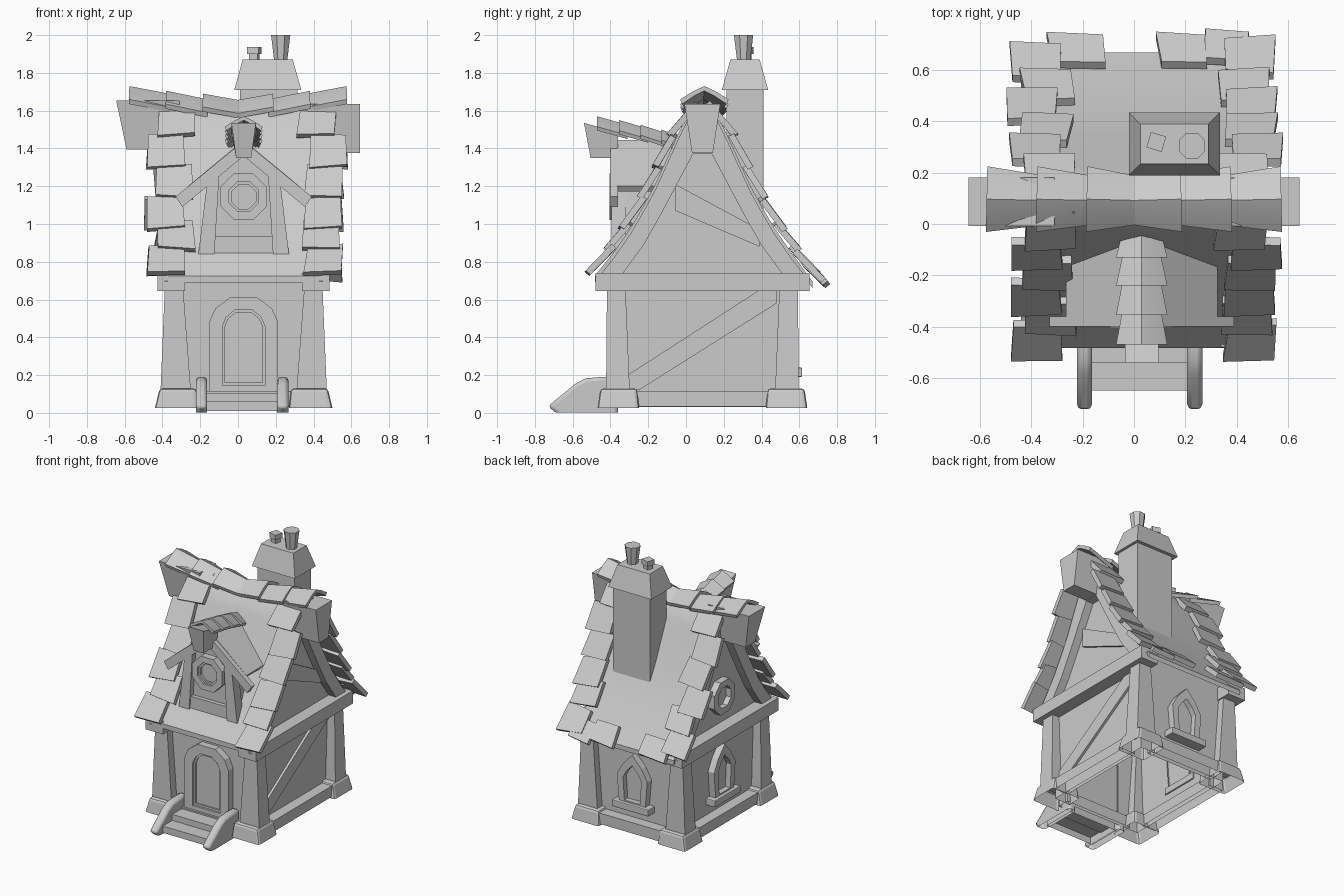
import bpy, bmesh, math, random
from mathutils import Vector

if "Cube" in bpy.data.objects:
    bpy.data.objects.remove(bpy.data.objects["Cube"])
random.seed(4)
CX, CY = 0.03, 0.087        # centre of the house body


def loft(name, rings, caps=(True, True), bevel=0, smooth=False):
    bm = bmesh.new()
    vs = [[bm.verts.new(p) for p in r] for r in rings]
    n = len(rings[0])
    for a, b in zip(vs, vs[1:]):
        for i in range(n):
            bm.faces.new((a[i], a[(i + 1) % n], b[(i + 1) % n], b[i]))
    if caps[0]:
        bm.faces.new(vs[0][::-1])
    if caps[1]:
        bm.faces.new(vs[-1])
    bmesh.ops.recalc_face_normals(bm, faces=bm.faces)
    # the house is open underneath
    bm.normal_update()
    low = [f for f in bm.faces if f.normal.z < -0.9 and f.calc_center_median().z < 0.045]
    bmesh.ops.delete(bm, geom=low, context='FACES')
    me = bpy.data.meshes.new(name)
    bm.to_mesh(me)
    bm.free()
    ob = bpy.data.objects.new(name, me)
    bpy.context.collection.objects.link(ob)
    if bevel:
        m = ob.modifiers.new("bevel", 'BEVEL')
        m.width, m.segments = bevel, 2
    if smooth:
        bpy.ops.object.select_all(action='DESELECT')
        ob.select_set(True)
        bpy.context.view_layer.objects.active = ob
        bpy.ops.object.shade_smooth_by_angle(angle=math.radians(35))
    return ob


def rect(x0, x1, y0, y1, z):
    return [(x0, y0, z), (x1, y0, z), (x1, y1, z), (x0, y1, z)]


def box(name, x0, x1, y0, y1, z0, z1, **k):
    return loft(name, [rect(x0, x1, y0, y1, z0), rect(x0, x1, y0, y1, z1)], **k)


def along_x(name, yz, x0, x1, **k):
    return loft(name, [[(x, y, z) for y, z in yz] for x in (x0, x1)], **k)


def along_y(name, xz, y0, y1, **k):
    return loft(name, [[(x, y, z) for x, z in xz] for y in (y0, y1)], **k)


# Main roof profile: distance from ridge, height
PROF = [(0, 1.635), (.075, 1.585), (.13, 1.475), (.25, 1.21), (.31, 1.1), (.38, .98), (.47, .85), (.57, .725)]


def roof_d(z):
    for (d0, z0), (d1, z1) in zip(PROF, PROF[1:]):
        if z >= z1 or (d1, z1) == PROF[-1]:
            return d0 + (d1 - d0) * (z0 - z) / (z0 - z1)


# House body with gables
inner = [(d * .97, z - .02) for d, z in PROF[:-1]]
body = [(-.36, .03), (.54, .03), (.54, .74)] + [(CY + d, z) for d, z in inner[::-1]]
body += [(CY - d, z) for d, z in inner[1:]] + [(-.36, .74)]
along_x("walls", body, CX - .36, CX + .36)

# Roof sheet
top = [(CY - d, z) for d, z in PROF[::-1]] + [(CY + d, z) for d, z in PROF[1:]]
top[-1] = (.67, .695)
under = [(y, z - .035) for y, z in top[::-1]]
along_x("roof_sheet", top + under, CX - .4, CX + .4, smooth=True)

# Corner posts, corner stones, base, side beams, gable rafters, ridge beam ends
for s, side in ((-1, "left"), (1, "right")):
    X = lambda v: CX + s * v
    for t, end in ((-1, "front"), (1, "back")):
        Y = lambda v: CY + t * v
        loft(f"post_{side}_{end}", [rect(X(.28), X(.44), Y(.385), Y(.51), .12),
                                    rect(X(.325), X(.415), Y(.41), Y(.505), .72)])
        loft(f"corner_stone_{side}_{end}", [rect(X(.24), X(.47), Y(.335), Y(.555), .025),
                                            rect(X(.25), X(.445), Y(.345), Y(.54), .13)], bevel=.018)
        d0 = [(CY + t * (d + .0), z - .03) for d, z in PROF]
        ins = [(CY + t * d, z) for d, z in ((.42, .74), (.31, .89), (.22, 1.05), (.05, 1.37), (0, 1.37))]
        along_x(f"gable_rafter_{side}_{end}", d0 + ins, X(.34), X(.42))
    box(f"base_{side}", X(.33), X(.44), -.27, .44, .035, .115)
    box(f"side_beam_{side}", X(.31), X(.455), -.48, .655, .645, .74)
    xt, xb, dz = ((-.645, -.59, .01), (.645, .645, -.01))[s > 0]
    ring = lambda a, b: [(a, CY - .095, 1.645 + dz), (a, CY + .095, 1.645 + dz),
                         (b, CY + .055, 1.385 + dz), (b, CY - .055, 1.385 + dz)]
    loft(f"ridge_beam_{side}", [ring(X(.34), X(.34)), ring(xt, xb)])
box("base_front", -.25, .3, -.43, -.34, .035, .115)
box("base_back", -.25, .3, .5, .62, .035, .115)


# Folded ridge caps, wide end first
def cap(name, a, b, wa, wb, drop, th):
    a, b = Vector(a), Vector(b)
    f = (b - a).normalized()
    side = f.cross(Vector((0, 0, 1))).normalized()
    rings = []
    for p, w in ((a, wa), (b, wb)):
        r = [(-w, -drop), (-w * .45, -drop * .38), (0, 0), (w * .45, -drop * .38), (w, -drop)]
        low = [(u * .92, v - th) for u, v in r[::-1]]
        rings.append([p + side * u + Vector((0, 0, v)) for u, v in r + low])
    loft(name, rings, smooth=True)


for s in (-1, 1):
    for i, (x0, x1, z0, z1) in enumerate(((.575, .34, 1.73, 1.685), (.38, .16, 1.705, 1.66), (.185, -.01, 1.69, 1.655))):
        cap(f"ridge_cap_{i}", (s * x0, CY + .01, z0), (s * x1, CY + .005, z1), .128, .095, .07, .025)


# Roof shingles down each gable edge
def shingle(name, x, zl, h, t, w=.2):
    lo = Vector((0, CY + t * roof_d(zl), zl))
    hi = Vector((0, CY + t * roof_d(min(zl + h, 1.63)), zl + h))
    f = (hi - lo).normalized()
    n = Vector((0, -f.z * -t, f.y * -t))
    n = n if n.z > 0 else -n
    rings = []
    for p, lift, k in ((lo, .022, 1.0), (hi, .002, .93)):
        j = random.uniform(-.012, .012)
        q = [p + n * lift, p + n * (lift + .034)]
        l, r = Vector((x - w / 2 * k + j, 0, 0)), Vector((x + w / 2 * k + j, 0, 0))
        skew = f * random.uniform(-.012, .012)
        rings.append([q[0] + l + skew, q[0] + r - skew, q[1] + r - skew, q[1] + l + skew])
    loft(name, rings)


ROWS = ((1.445, .18, -.32, .42), (1.285, .18, -.385, .485), (1.125, .17, -.345, .455),
        (.955, .17, -.39, .45), (.845, .15, -.335, .43), (.715, .15, -.38, .455))
for t, end in ((-1, "front"), (1, "back")):
    for i, (z, h, xl, xr) in enumerate(ROWS):
        shingle(f"shingle_left_{end}_{i}", xl, z, h, t)
        shingle(f"shingle_right_{end}_{i}", xr, z - (.03 if t > 0 and i == 5 else 0), h, t)
for x, z, w in ((-.22, .67, .22), (.185, .67, .19), (.37, .655, .17)):
    shingle("eave_shingle", x, z, .12, 1, w)


# Framed opening: outline list outer -> inner, placed on a wall by a mapping
def opening(name, place, outer, inn, base, front, recess):
    loft(name, [[place(u, v, d) for u, v in o] for o, d in
                ((outer, base), (outer, front), (inn, front), (inn, recess))], caps=(False, True))


on_front = lambda u, v, d: (CX + u, -.36 - d, v)
on_back = lambda u, v, d: (CX - u, .54 + d, v)
on_left = lambda u, v, d: (CX - .36 - d, CY - u, v)
on_dormer = lambda u, v, d: (CX + u, -.355 - d, v)


def arch(w, z0, zs, zt):
    right = [(w, z0), (w, zs), (w * .82, zs + (zt - zs) * .5), (w * .4, zt - (zt - zs) * .1)]
    return right + [(-u, v) for u, v in right[::-1]]


def gothic(w, z0, zs, zt):
    return [(w * .85, z0), (w, zs), (w * .62, zs + (zt - zs) * .5), (0, zt),
            (-w * .62, zs + (zt - zs) * .5), (-w, zs), (-w * .85, z0)]


def octagon(r, z):
    return [(r * math.cos(math.pi * (k + .5) / 4), z + r * math.sin(math.pi * (k + .5) / 4)) for k in range(8)]


# Door, inner rim, windows
opening("door_frame", on_front, arch(.183, .1, .48, .625), arch(.112, .145, .46, .555), -.01, .055, .03)
opening("door_rim", on_front, arch(.112, .145, .46, .555), arch(.1, .16, .455, .54), .02, .04, .012)
for side, place in (("back", on_back), ("left", on_left)):
    opening("window_" + side, place, gothic(.125, .22, .43, .6), gothic(.075, .25, .42, .52), -.01, .05, .01)
    sill = [(-.15, .19), (.15, .19), (.15, .24), (-.15, .24)]
    loft("window_sill_" + side, [[place(u, v, d) for u, v in sill] for d in (-.01, .075)], bevel=.006)
opening("gable_window", on_left, octagon(.13, .95), octagon(.08, .95), -.01, .05, .01)

# Diagonal braces on the right side
along_x("brace_lower", [(-.31, .13), (-.25, .12), (.48, .58), (.48, .645), (.38, .645), (-.31, .2)], CX + .35, CX + .378)
along_x("brace_upper", [(-.055, 1.21), (-.055, 1.07), (.39, .88), (.39, .97)], CX + .35, CX + .378)

# Dormer: wall, posts, sill beam, rafters, roof, window
along_y("dormer_wall", [(CX + u, v) for u, v in ((-.22, .85), (.22, .85), (.19, 1.24), (0, 1.41), (-.19, 1.24))], -.355, -.06)
for s, side in ((-1, "left"), (1, "right")):
    X = lambda v: CX + s * v
    loft("dormer_post_" + side, [rect(X(.155), X(.24), -.395, -.32, .84), rect(X(.13), X(.19), -.395, -.32, 1.25)])
    along_y("dormer_rafter_" + side, [(X(.0), 1.44), (X(.36), 1.145), (X(.325), 1.09), (X(0), 1.36)], -.4, -.36)
    roof = [(0, 1.445), (.295, 1.2), (.275, 1.172), (0, 1.405)]
    loft("dormer_roof_" + side, [[(X(u), -.365, v) for u, v in roof],
                                 [(X(u), -.0 - u * .45, v) for u, v in roof]])
box("dormer_sill_beam", CX - .16, CX + .16, -.385, -.3, .84, .935)
opening("dormer_window", on_dormer, octagon(.133, 1.145), octagon(.085, 1.145), -.01, .05, .02)
opening("dormer_window_rim", on_dormer, octagon(.085, 1.145), octagon(.07, 1.145), .01, .035, .012)

# Dormer ridge beam and caps
loft("dormer_ridge_beam", [[(CX - .065, y, zt), (CX + .065, y, zt), (CX + .04, yb, 1.35), (CX - .04, yb, 1.35)]
                           for y, yb, zt in ((-.54, -.505, 1.535), (-.36, -.36, 1.485))])
for i, (y0, y1, z) in enumerate(((-.47, -.31, 1.57), (-.355, -.2, 1.55), (-.24, -.1, 1.525), (-.13, -.01, 1.5))):
    cap(f"dormer_cap_{i}", (CX, y0, z), (CX, y1, z - .045), .1, .07, .055, .02)

# Steps and curved step walls
box("step_lower", -.18, .22, -.65, -.4, .01, .06)
box("step_upper", -.18, .22, -.54, -.4, .05, .105)
rail = [(-.73, .035), (-.69, .002), (-.36, .002), (-.36, .19), (-.45, .19), (-.53, .183), (-.585, .155), (-.64, .11)]
for x in (-.193, .237):
    along_x("step_wall", rail, x - .03, x + .03, bevel=.018, smooth=True)

# Chimney: shaft, hood, two pots
box("chimney_shaft", .01, .315, .215, .41, 1.05, 1.72)
loft("chimney_hood", [rect(-.02, .335, .19, .435, 1.71), rect(.025, .29, .235, .39, 1.87)])


def pot(name, x, y, n, rot, rz):
    loft(name, [[(x + r * math.cos(rot + 2 * math.pi * k / n), y + r * math.sin(rot + 2 * math.pi * k / n), z)
                 for k in range(n)] for r, z in rz])


pot("chimney_pot_large", .226, .305, 8, .39, ((.037, 1.86), (.055, 2.0)))
pot("chimney_pot_small", .087, .32, 4, .5, ((.032, 1.86), (.032, 1.9), (.044, 1.9), (.044, 1.937)))
